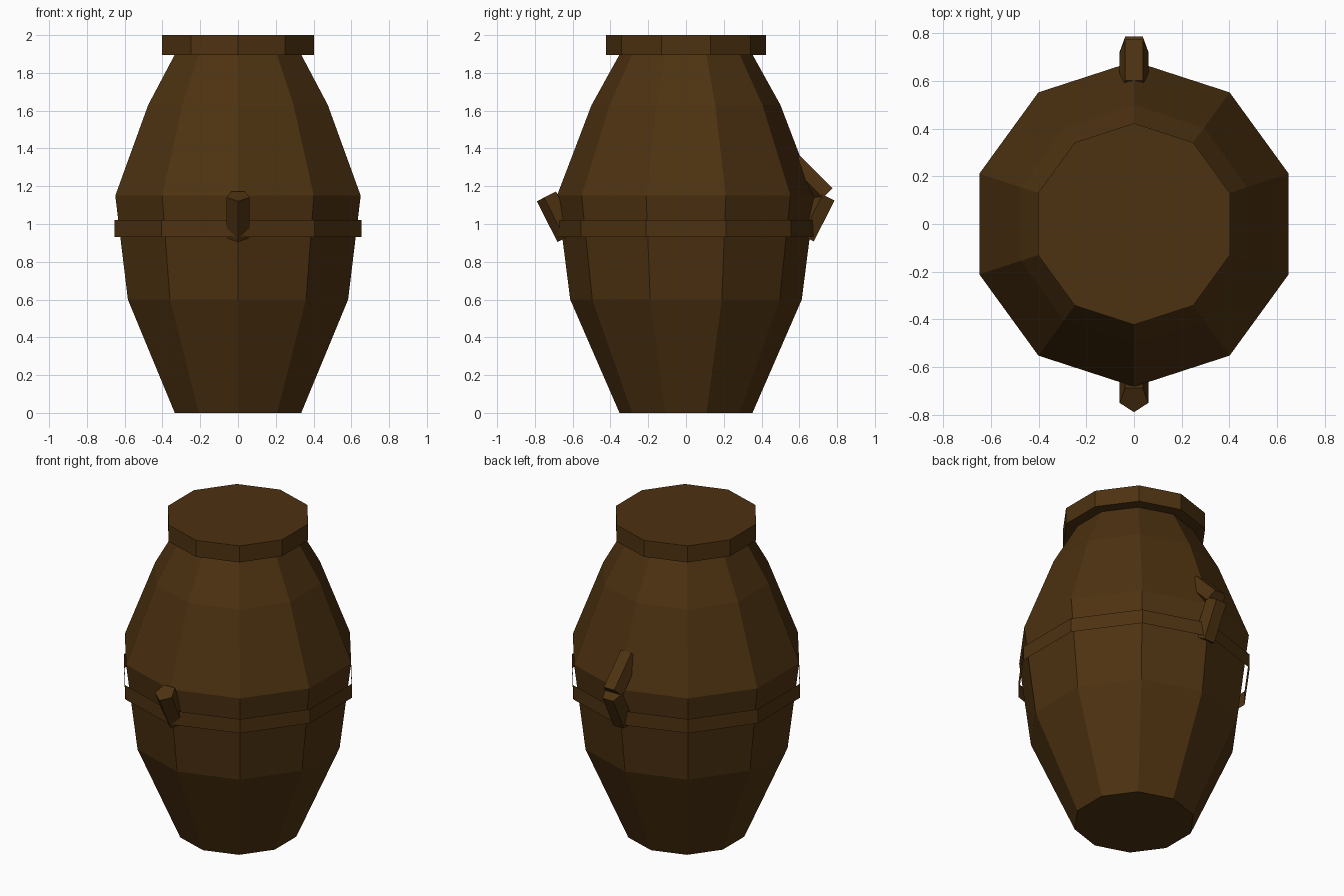
import bpy, bmesh, math

cube = bpy.data.objects.get("Cube")
if cube:
    bpy.data.objects.remove(cube, do_unlink=True)

# Single dark wood colour
wood = bpy.data.materials.new("dark_brown_wood")
wood.use_nodes = True
colour = (0.075, 0.032, 0.0055, 1)
wood.diffuse_color = colour
bsdf = wood.node_tree.nodes["Principled BSDF"]
bsdf.inputs["Base Color"].default_value = colour
bsdf.inputs["Roughness"].default_value = 0.9


def lathe(name, sides, profile, caps=True, location=(0, 0, 0), tilt=0):
    """Faceted turned part from (radius, height) pairs, one corner facing -y."""
    bm = bmesh.new()
    rings = []
    for radius, z in profile:
        angles = [math.tau * i / sides - math.pi / 2 for i in range(sides)]
        rings.append([bm.verts.new((radius * math.cos(a), radius * math.sin(a), z))
                      for a in angles])
    for low, high in zip(rings, rings[1:]):
        for i in range(sides):
            j = (i + 1) % sides
            bm.faces.new((low[i], low[j], high[j], high[i]))
    if caps:
        bm.faces.new(rings[0][::-1])
        bm.faces.new(rings[-1])
    mesh = bpy.data.meshes.new(name)
    bm.to_mesh(mesh)
    bm.free()
    mesh.materials.append(wood)
    obj = bpy.data.objects.new(name, mesh)
    obj.location = location
    obj.rotation_euler.x = math.radians(tilt)
    bpy.context.collection.objects.link(obj)
    return obj


# Ten-sided barrel body, lid and thin open hoop
lathe("barrel_body", 10, [(0.352, 0), (0.613, 0.6), (0.683, 1.15), (0.5, 1.63), (0.35, 1.9)])
lathe("barrel_lid", 10, [(0.423, 1.895), (0.423, 2.0)])
lathe("barrel_hoop", 10, [(0.688, 0.93), (0.688, 1.02)], caps=False)

# Five-sided pegs on the front and back
peg = [(0.063, -0.121), (0.063, 0.121)]
lathe("front_peg", 5, peg, location=(0, -0.679, 1.041), tilt=27)
lathe("back_lower_peg", 5, peg, location=(0, 0.686, 1.039), tilt=-27)
lathe("back_upper_peg", 5, peg, location=(0, 0.653, 1.239), tilt=45)
